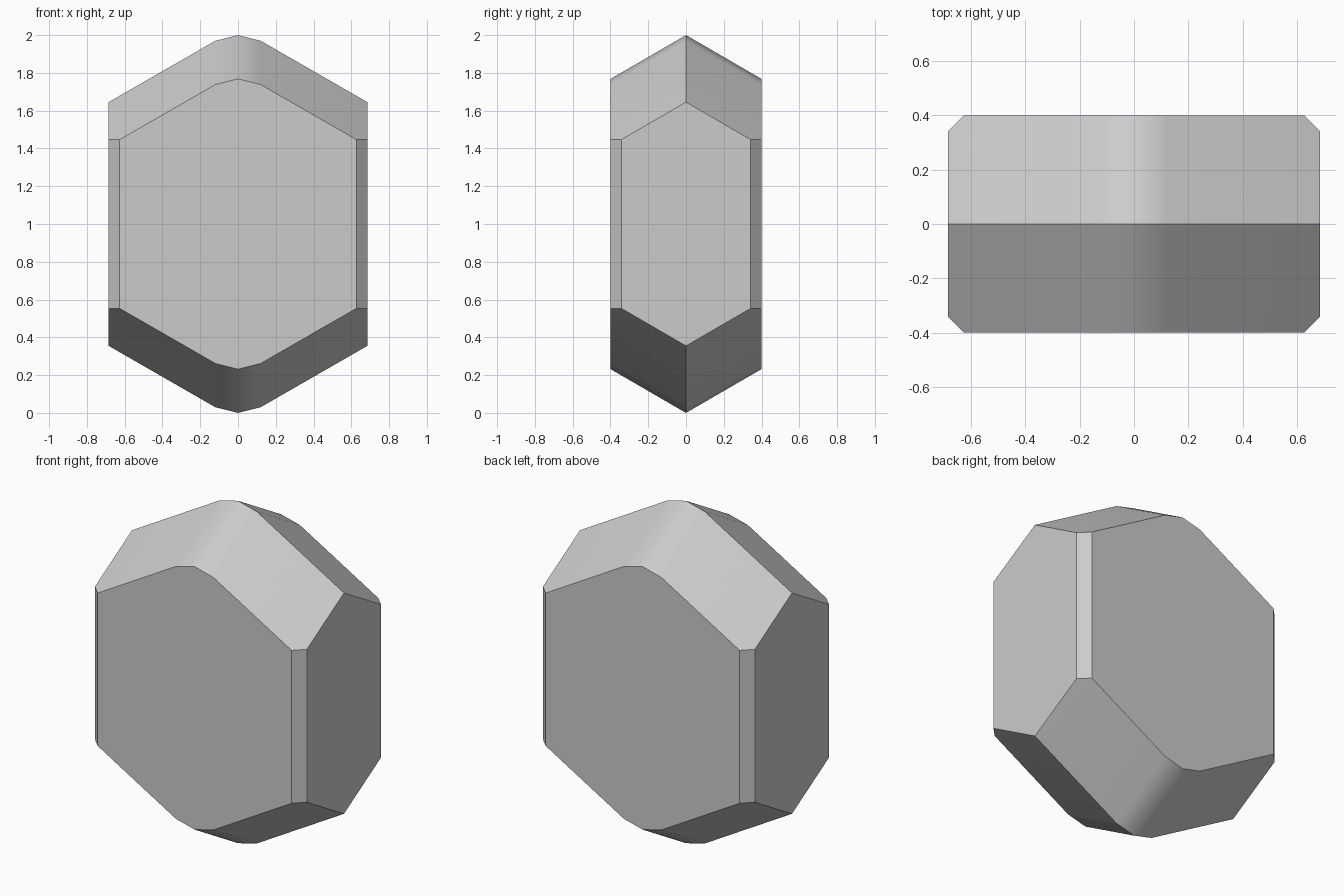
import bpy
import bmesh
import math
from itertools import product
from mathutils import Vector

cube = bpy.data.objects.get("Cube")
if cube:
    bpy.data.objects.remove(cube, do_unlink=True)

HALF_X, HALF_Y, HALF_Z = 0.685, 0.4, 1.0
SLOPE_Y = 0.58

grey = bpy.data.materials.new("light grey")
grey.use_nodes = True
colour = (0.6, 0.6, 0.6, 1)
grey.diffuse_color = colour
grey.node_tree.nodes["Principled BSDF"].inputs["Base Color"].default_value = colour


def cut(bm, point, normal):
    """Slice away everything beyond the plane and cap the opening."""
    geom = bm.verts[:] + bm.edges[:] + bm.faces[:]
    result = bmesh.ops.bisect_plane(bm, geom=geom, dist=1e-5, plane_co=point,
                                    plane_no=Vector(normal).normalized(),
                                    clear_outer=True)
    edges = [e for e in result["geom_cut"] if isinstance(e, bmesh.types.BMEdge)]
    bmesh.ops.holes_fill(bm, edges=edges, sides=0)


# Block that the faceted body is cut from
bm = bmesh.new()
bmesh.ops.create_cube(bm, size=2)
bmesh.ops.scale(bm, vec=(HALF_X, HALF_Y, HALF_Z), verts=bm.verts)

# Chamfers along the four upright edges
for sx, sy in product((-1, 1), repeat=2):
    cut(bm, (sx * HALF_X, sy * 0.342, 0), (sx, sy, 0))

# Steep slopes, then gentle ones around the crown, at top and bottom
for slope_x, apex in ((0.575, 1.039), (0.25, HALF_Z)):
    for sx, sy, sz in product((-1, 1), repeat=3):
        cut(bm, (0, 0, sz * apex), (sx * slope_x, sy * SLOPE_Y, sz))

bmesh.ops.translate(bm, vec=(0, 0, HALF_Z), verts=bm.verts)
bmesh.ops.recalc_face_normals(bm, faces=bm.faces)
mesh = bpy.data.meshes.new("faceted_body")
bm.to_mesh(mesh)
bm.free()
mesh.materials.append(grey)

body = bpy.data.objects.new("faceted_body", mesh)
bpy.context.collection.objects.link(body)

# Soft crown, crisp edges elsewhere
bpy.ops.object.select_all(action="DESELECT")
body.select_set(True)
bpy.context.view_layer.objects.active = body
bpy.ops.object.shade_smooth_by_angle(angle=math.radians(35))
weighted = body.modifiers.new("weighted_normals", "WEIGHTED_NORMAL")
weighted.keep_sharp = True
